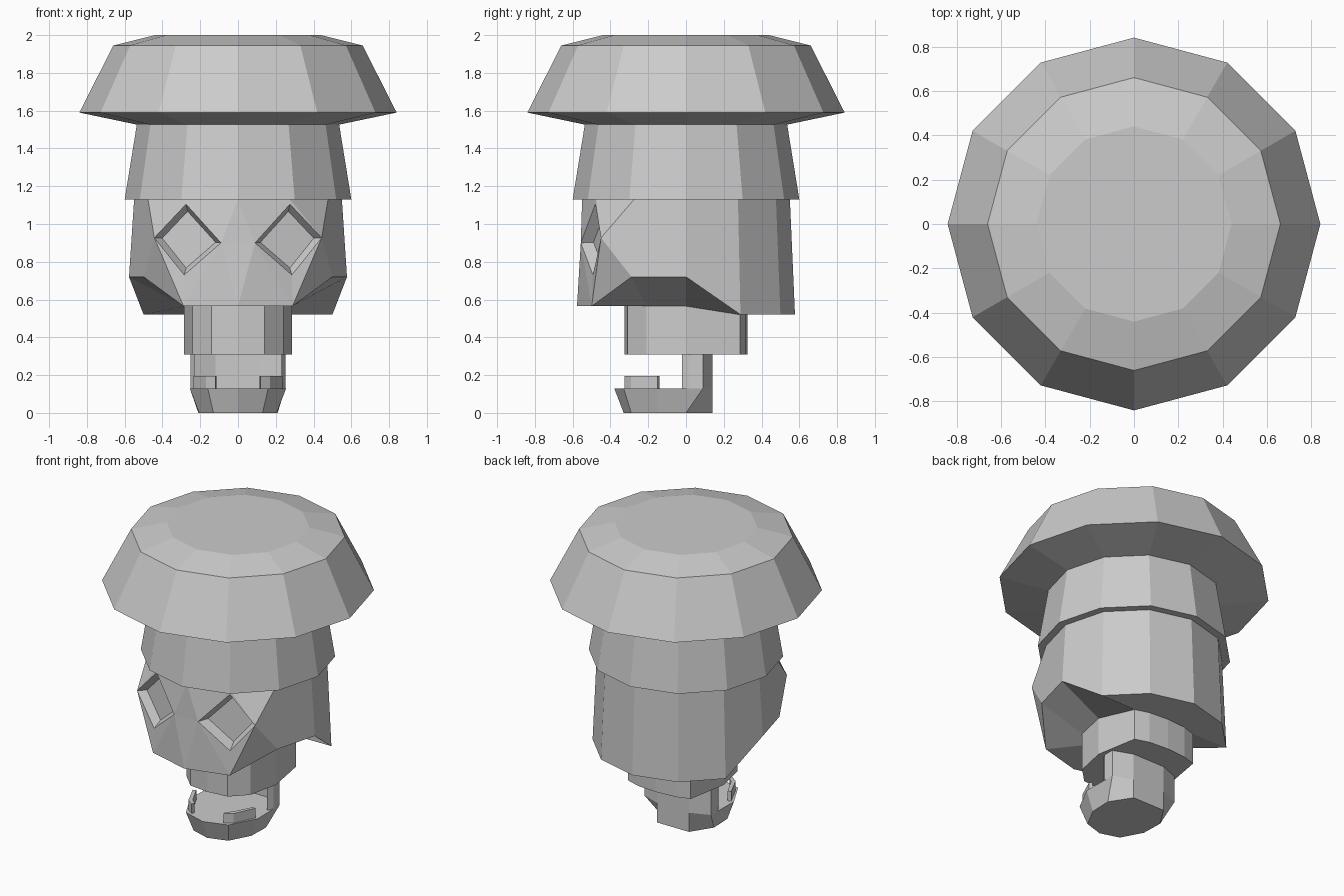
import bpy, bmesh, math
from mathutils import Vector

cube = bpy.data.objects.get("Cube")
if cube:
    bpy.data.objects.remove(cube, do_unlink=True)

grey = bpy.data.materials.new("plain_grey")
grey.use_nodes = True
grey.diffuse_color = (0.6, 0.6, 0.6, 1)
grey.node_tree.nodes["Principled BSDF"].inputs["Base Color"].default_value = (0.6, 0.6, 0.6, 1)


def finish(name, bm, recalc=True):
    bmesh.ops.remove_doubles(bm, verts=bm.verts, dist=0.0005)
    if recalc:
        bmesh.ops.recalc_face_normals(bm, faces=bm.faces)
    mesh = bpy.data.meshes.new(name)
    bm.to_mesh(mesh)
    bm.free()
    mesh.materials.append(grey)
    obj = bpy.data.objects.new(name, mesh)
    bpy.context.collection.objects.link(obj)


def add_face(bm, pts):
    return bm.faces.new([bm.verts.new(p) for p in pts])


def flip(p):
    return Vector((-p[0], p[1], p[2]))


def both_sides(bm, pts):
    """Face on the left and its reflection on the right."""
    add_face(bm, pts)
    add_face(bm, [flip(p) for p in reversed(pts)])


def full_ring(half):
    """Close a front-to-back half outline into a full ring."""
    half = [Vector(p) for p in half]
    return half + [flip(p) for p in reversed(half[1:-1])]


def at_height(outline, z):
    return [(x, y, z) for x, y in outline]


def loft(name, rings):
    """Closed solid through a stack of rings."""
    bm = bmesh.new()
    add_face(bm, rings[0])
    add_face(bm, rings[-1])
    for a, b in zip(rings, rings[1:]):
        for i in range(len(a)):
            j = (i + 1) % len(a)
            add_face(bm, [a[i], a[j], b[j], b[i]])
    finish(name, bm)


def circle(r, z, n=12):
    return [Vector((r * math.sin(k * math.tau / n), -r * math.cos(k * math.tau / n), z))
            for k in range(n)]


# Hat: brim with bevelled crown, and the flared band under it
loft("hat", [circle(0.53, 1.525), circle(0.84, 1.59), circle(0.66, 1.945), circle(0.44, 2.0)])
loft("hat_band", [circle(0.60, 1.13), circle(0.535, 1.53)])

# Head: top ring, cheek and skull ring, and neck ring, front to back
top = circle(0.55, 1.13)[:7]
jaw_heights = [0.565, 0.565, 0.72, 0.72, 0.52, 0.52, 0.52]
low = [Vector((p.x, p.y, z)) for p, z in zip(circle(0.577, 0)[:7], jaw_heights)]
neck_outline = [(0, -0.325), (0.14, -0.31), (0.24, -0.21), (0.285, 0),
                (0.235, 0.285), (0.14, 0.315), (0, 0.325)]
inner = [Vector((x, y, 0.565 if y <= 0 else 0.52)) for x, y in neck_outline]

eye_top, eye_in = Vector((0.275, -0.48, 1.105)), Vector((0.09, -0.557, 0.90))
eye_low, eye_out = Vector((0.285, -0.493, 0.73)), Vector((0.443, -0.45, 0.927))
eye = [eye_top, eye_in, eye_low, eye_out]
centre = sum(eye, Vector()) / 4
socket = [centre + (p - centre) * 0.8 + Vector((-0.008, 0.055, 0)) for p in eye]

bm = bmesh.new()
for pts in (
    (top[0], eye_in, eye_top), (top[0], eye_top, top[1]),
    (top[1], eye_top, eye_out), (top[1], eye_out, top[2]),
    (top[2], eye_out, low[2]), (eye_out, low[1], low[2]),
    (eye_out, eye_low, low[1]), (eye_in, low[0], low[1]), (eye_in, low[1], eye_low),
    socket,
):
    both_sides(bm, pts)
for i in range(4):
    j = (i + 1) % 4
    both_sides(bm, [eye[i], eye[j], socket[j], socket[i]])
for i in range(6):
    if i >= 2:
        both_sides(bm, [top[i], low[i], low[i + 1], top[i + 1]])
    both_sides(bm, [low[i], inner[i], inner[i + 1], low[i + 1]])
# Bridge of the nose, chin centre and caps
add_face(bm, [top[0], flip(eye_in), eye_in])
add_face(bm, [eye_in, flip(eye_in), low[0]])
add_face(bm, full_ring(top))
for a, b in zip(inner, inner[1:]):
    both_sides(bm, [a, b, Vector((0, 0, 0.6))])
finish("head", bm)

# Upper jaw block
loft("upper_jaw", [full_ring(at_height(neck_outline, 0.31)),
                   full_ring(at_height(neck_outline, 0.57))])

# Lower jaw
jaw_bottom = [(0, -0.33), (0.13, -0.29), (0.205, -0.15), (0.21, 0), (0.12, 0.14), (0, 0.14)]
jaw_top = [(0, -0.38), (0.16, -0.33), (0.255, -0.15), (0.25, 0.09), (0.12, 0.14), (0, 0.14)]
loft("lower_jaw", [full_ring(at_height(jaw_bottom, 0)), full_ring(at_height(jaw_top, 0.13))])

# Thin rear wall joining the jaws, facing outward
wall = [(0.23, -0.02), (0.252, 0.02), (0.25, 0.09), (0.12, 0.14), (0, 0.14)]
bm = bmesh.new()
for (ax, ay), (bx, by) in zip(wall, wall[1:]):
    both_sides(bm, [(ax, ay, 0.13), (bx, by, 0.13), (bx, by, 0.31), (ax, ay, 0.31)])
finish("jaw_hinge_wall", bm, recalc=False)

# Lower teeth plates
teeth = [(0.12, -0.325), (0.17, -0.29), (0.235, -0.15), (0.215, -0.14), (0.15, -0.27), (0.115, -0.3)]
for side, sign in (("left", 1), ("right", -1)):
    loft(side + "_lower_teeth", [[Vector((sign * x, y, z)) for x, y in teeth] for z in (0.125, 0.195)])
